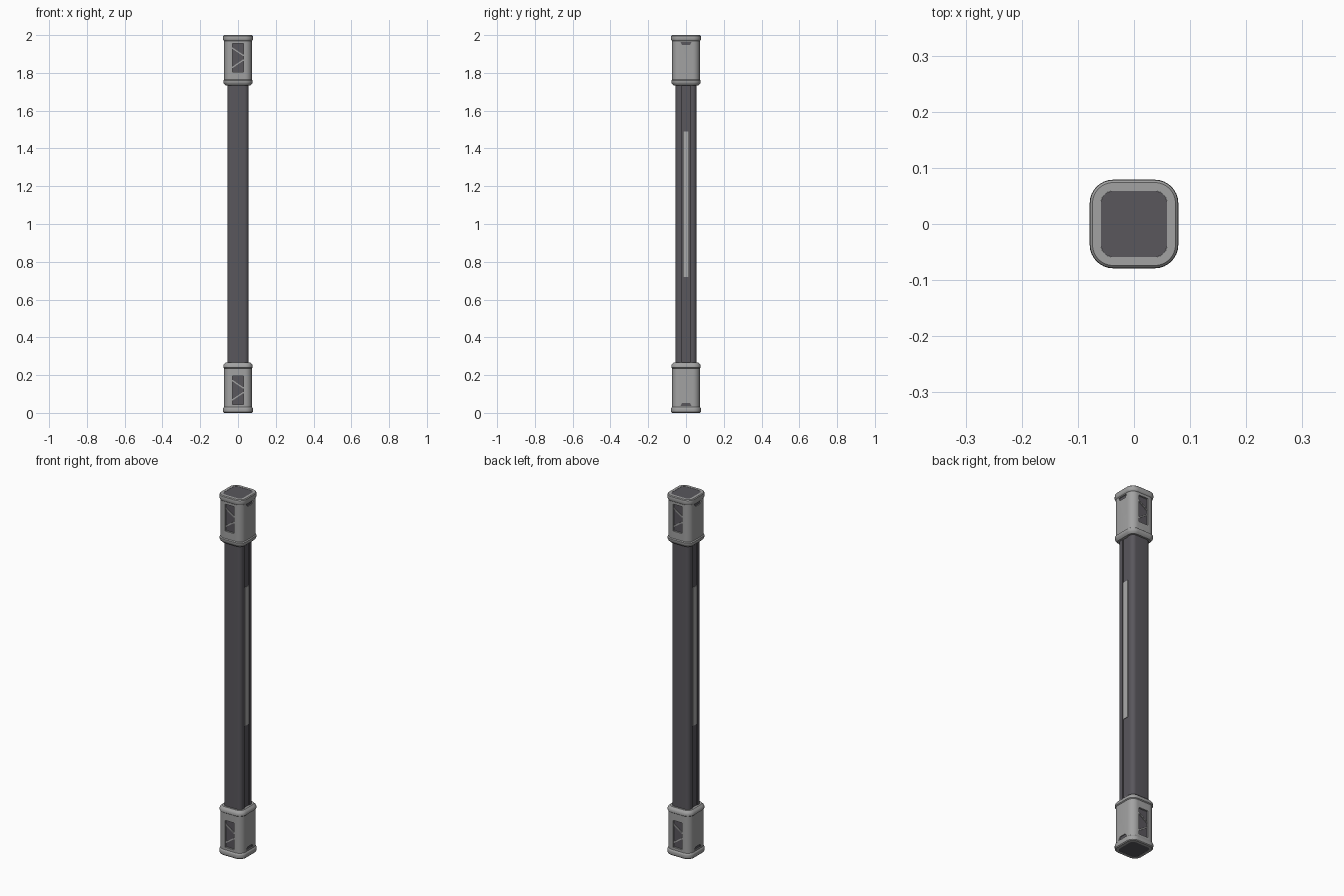
import bpy, bmesh, math
from mathutils import Vector

if "Cube" in bpy.data.objects:
    bpy.data.objects.remove(bpy.data.objects["Cube"], do_unlink=True)


def make_material(name, color):
    m = bpy.data.materials.new(name)
    m.use_nodes = True
    m.diffuse_color = (*color, 1)
    m.node_tree.nodes["Principled BSDF"].inputs["Base Color"].default_value = (*color, 1)
    return m


DARK = make_material("charcoal", (0.10, 0.095, 0.108))
GREY = make_material("mid grey", (0.36, 0.36, 0.36))
LIGHT = make_material("light strip grey", (0.40, 0.40, 0.40))


def finish(name, bm, mat, smooth=True):
    bmesh.ops.recalc_face_normals(bm, faces=bm.faces)
    mesh = bpy.data.meshes.new(name)
    bm.to_mesh(mesh)
    bm.free()
    ob = bpy.data.objects.new(name, mesh)
    bpy.context.collection.objects.link(ob)
    mesh.materials.append(mat)
    if smooth:
        bpy.ops.object.select_all(action="DESELECT")
        ob.select_set(True)
        bpy.context.view_layer.objects.active = ob
        bpy.ops.object.shade_smooth_by_angle(angle=math.radians(35))
    return ob


def rounded_square(half, radius, steps=8):
    pts = []
    for q in range(4):
        mid = math.radians(45 + 90 * q)
        cx = math.copysign(half - radius, math.cos(mid))
        cy = math.copysign(half - radius, math.sin(mid))
        for i in range(steps + 1):
            a = math.pi / 2 * (q + i / steps)
            pts.append((cx + radius * math.cos(a), cy + radius * math.sin(a)))
    return pts


def loft(name, sections, mat):
    """Stack outlines, given as (points, z), into a closed solid."""
    bm = bmesh.new()
    rings = [[bm.verts.new((x, y, z)) for x, y in pts] for pts, z in sections]
    n = len(rings[0])
    for a, b in zip(rings, rings[1:]):
        for i in range(n):
            j = (i + 1) % n
            bm.faces.new((a[i], a[j], b[j], b[i]))
    bm.faces.new(rings[0])
    bm.faces.new(rings[-1])
    return finish(name, bm, mat)


def prism(name, outline, side, axis, near, far, flip, mat):
    """Extrude an outline (across, z) along x or y; flip mirrors it to the top end."""
    bm = bmesh.new()
    rings = []
    for d in (near, far):
        ring = []
        for u, z in outline:
            p = (side * d, u, z) if axis == "x" else (-side * u, side * d, z)
            ring.append(bm.verts.new(Vector((p[0], p[1], 2 - z if flip else z))))
        rings.append(ring)
    n = len(outline)
    for i in range(n):
        j = (i + 1) % n
        bm.faces.new((rings[0][i], rings[0][j], rings[1][j], rings[1][i]))
    for r in rings:
        bm.faces.new(r)
    return finish(name, bm, mat, smooth=False)


def rect(w, z0, z1):
    return [(-w, z0), (w, z0), (w, z1), (-w, z1)]


def cut(target, cutters):
    for c in cutters:
        mod = target.modifiers.new("cut", "BOOLEAN")
        mod.operation = "DIFFERENCE"
        mod.solver = "EXACT"
        mod.object = c
        bpy.context.view_layer.objects.active = target
        bpy.ops.object.modifier_apply(modifier=mod.name)
        bpy.data.objects.remove(c, do_unlink=True)


# Shaft with a stepped channel down both sides
shaft_outline = rounded_square(0.056, 0.022)
shaft = loft("shaft", [(shaft_outline, 0.2), (shaft_outline, 1.8)], DARK)
cut(shaft, [prism("channel_cutter", rect(0.021, 0.1, 1.9), s, "x", 0.046, 0.1, False, DARK)
            for s in (-1, 1)])

for s, label in ((1, "right"), (-1, "left")):
    prism("channel_rail_" + label, rect(0.016, 0.22, 1.78), s, "x", 0.04, 0.052, False, DARK)
    prism("light_strip_" + label, rect(0.0165, 0.72, 1.49), s, "x", 0.04, 0.055, False, LIGHT)

# End caps: half width, corner radius and height from the outer end
cap_profile = [(0.059, 0.022, 0.006), (0.059, 0.022, 0), (0.074, 0.037, 0),
               (0.078, 0.041, 0.004), (0.079, 0.042, 0.01), (0.079, 0.042, 0.022),
               (0.077, 0.040, 0.028), (0.073, 0.036, 0.031), (0.073, 0.036, 0.236),
               (0.078, 0.041, 0.240), (0.078, 0.041, 0.250), (0.074, 0.037, 0.258),
               (0.066, 0.031, 0.266), (0.054, 0.022, 0.266)]
vent = rect(0.028, 0.045, 0.195)
slot = [(-0.030, 0.036), (0.030, 0.036), (0.020, 0.053), (-0.020, 0.053)]
MID = 0.12

for flip, end in ((False, "bottom"), (True, "top")):
    cap = loft(end + "_cap",
               [(rounded_square(h, r), 2 - z if flip else z) for h, r, z in cap_profile], GREY)
    cutters = []
    for s in (-1, 1):
        cutters.append(prism("vent_cutter", vent, s, "y", 0.062, 0.1, flip, GREY))
        cutters.append(prism("slot_cutter", slot, s, "x", 0.066, 0.1, flip, GREY))
    cut(cap, cutters)

    # Dark plate set in the end
    plate = rounded_square(0.0588, 0.022)
    loft(end + "_end_plate", [(plate, 2 - z if flip else z) for z in (0.001, 0.008)], DARK)

    for s, label in ((-1, "front"), (1, "back")):
        tag = end + "_" + label
        prism(tag + "_vent_panel", vent, s, "y", 0.060, 0.064, flip, DARK)
        # Chevron struts across the vent
        for d in (-1, 1):
            far, near = MID + d * 0.050, MID + d * 0.012
            strut = [(-0.028, far - 0.004), (0.028, near - 0.004),
                     (0.028, near + 0.004), (-0.028, far + 0.004)]
            prism(tag + "_vent_strut", strut, s, "y", 0.062, 0.069, flip, GREY)
    for s, label in ((1, "right"), (-1, "left")):
        prism(end + "_" + label + "_slot_panel", slot, s, "x", 0.064, 0.068, flip, DARK)
